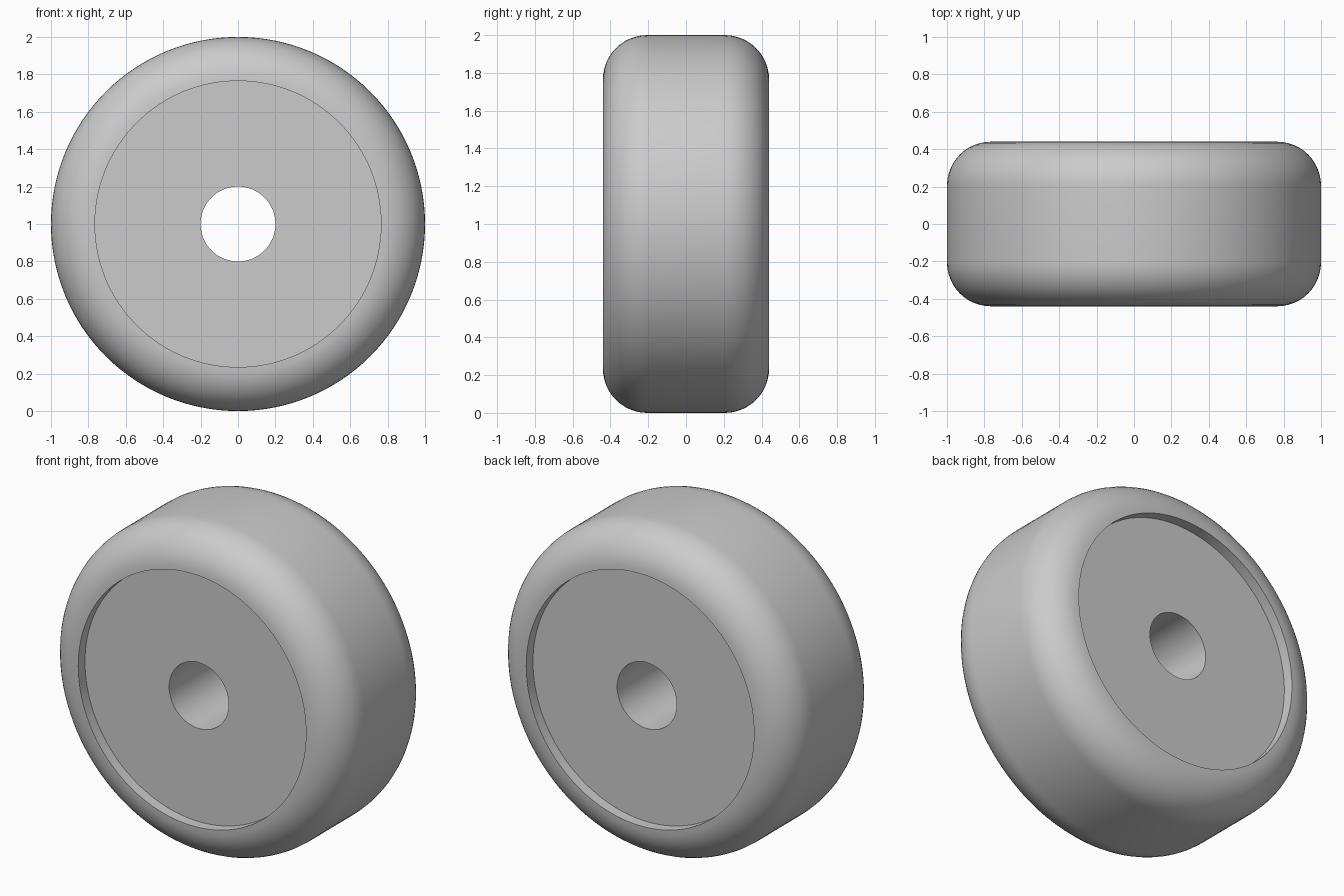
import bpy, bmesh, math
from mathutils import Vector, Matrix

cube = bpy.data.objects.get("Cube")
if cube:
    bpy.data.objects.remove(cube, do_unlink=True)

RADIUS, HALF_WIDTH, FILLET = 1.0, 0.44, 0.235
HOLE, RECESS = 0.2, 0.065
SEGMENTS, ARC_STEPS = 128, 12

# Flat grey material
grey = bpy.data.materials.new("plain grey")
grey.use_nodes = True
colour = (0.6, 0.6, 0.6, 1)
grey.diffuse_color = colour
grey.node_tree.nodes["Principled BSDF"].inputs["Base Color"].default_value = colour

# Front half of the section as (radius, y): hole edge, recessed face, rounded shoulder
rim = RADIUS - FILLET
half = [(HOLE, RECESS - HALF_WIDTH), (rim, RECESS - HALF_WIDTH)]
for i in range(ARC_STEPS + 1):
    a = math.pi / 2 * i / ARC_STEPS
    half.append((rim + FILLET * math.sin(a), FILLET - HALF_WIDTH - FILLET * math.cos(a)))
section = half + [(r, -y) for r, y in reversed(half)]

# Wheel: the closed section turned around the axle
bm = bmesh.new()
rings = []
for i in range(SEGMENTS):
    turn = Matrix.Rotation(math.tau * i / SEGMENTS, 3, 'Y')
    rings.append([bm.verts.new(turn @ Vector((r, y, 0))) for r, y in section])
count = len(section)
for i, ring in enumerate(rings):
    following = rings[(i + 1) % SEGMENTS]
    for j in range(count):
        k = (j + 1) % count
        bm.faces.new((ring[j], ring[k], following[k], following[j]))
bmesh.ops.recalc_face_normals(bm, faces=bm.faces)

mesh = bpy.data.meshes.new("wheel")
bm.to_mesh(mesh)
bm.free()
mesh.materials.append(grey)
wheel = bpy.data.objects.new("wheel", mesh)
wheel.location.z = RADIUS
bpy.context.collection.objects.link(wheel)

# Smooth round surfaces with crisp recess and hole edges
bpy.ops.object.select_all(action='DESELECT')
wheel.select_set(True)
bpy.context.view_layer.objects.active = wheel
bpy.ops.object.shade_smooth_by_angle(angle=math.radians(30))
